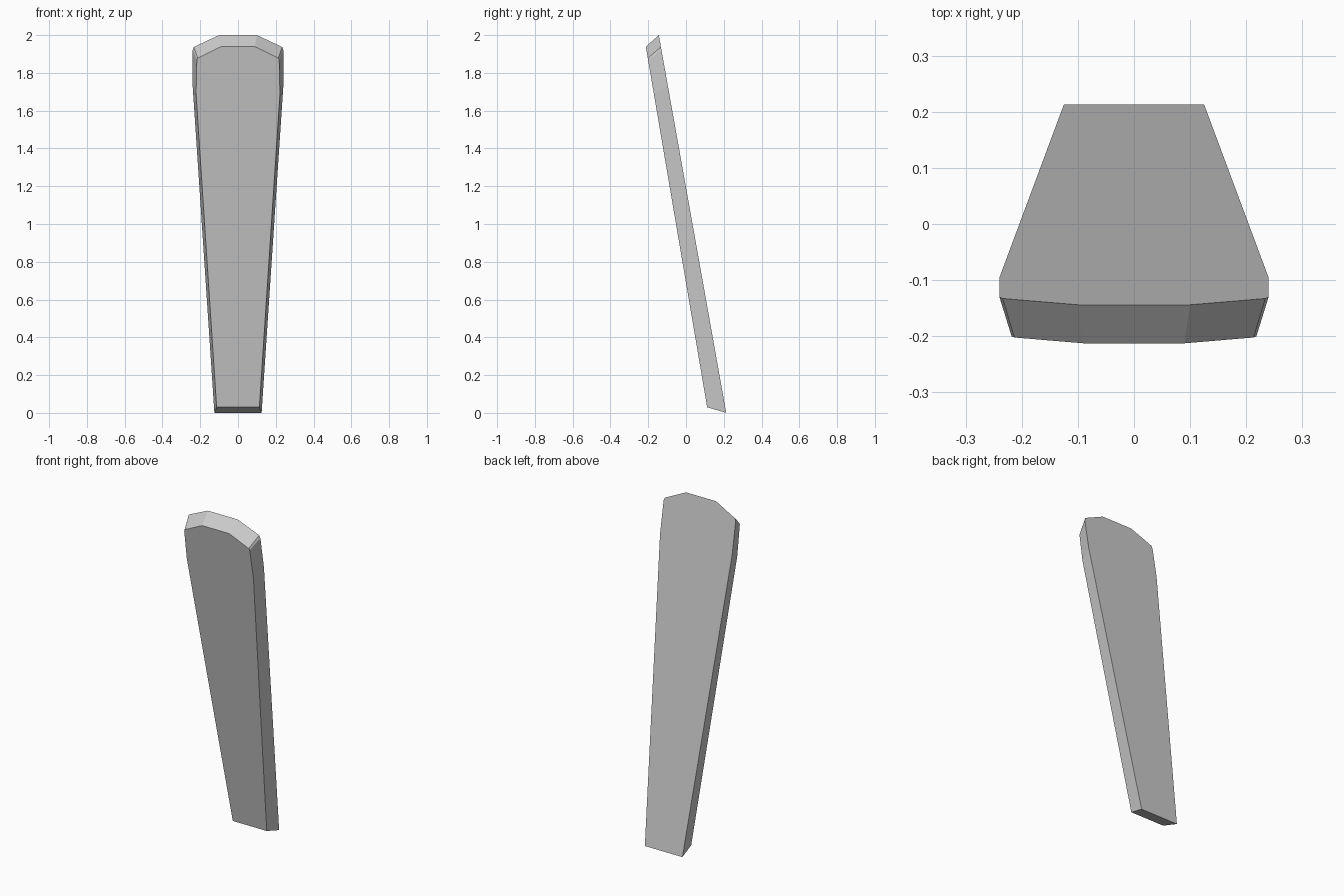
import bpy, bmesh

if "Cube" in bpy.data.objects:
    bpy.data.objects.remove(bpy.data.objects["Cube"])

# Half outlines (x, z) of the large back face and the smaller front face
BACK = [(0.125, 0.0), (0.24, 1.73), (0.24, 1.92), (0.234, 1.937), (0.10, 2.0)]
FRONT = [(0.113, 0.03), (0.222, 1.69), (0.218, 1.868), (0.213, 1.878), (0.09, 1.939)]


def add_outline(bm, half, y0, slope):
    """Mirror a half outline and lay it on a leaning plane."""
    full = half + [(-x, z) for x, z in reversed(half)]
    return [bm.verts.new((x, y0 + slope * z, z)) for x, z in full]


# Leaning tapered slat with chamfered rim
bm = bmesh.new()
back = add_outline(bm, BACK, 0.213, -0.1785)
front = add_outline(bm, FRONT, 0.117, -0.17)
bm.faces.new(back)
bm.faces.new(front[::-1])
n = len(back)
for i in range(n):
    j = (i + 1) % n
    bm.faces.new((back[i], front[i], front[j], back[j]))
bmesh.ops.recalc_face_normals(bm, faces=bm.faces)

mesh = bpy.data.meshes.new("tapered_slat")
bm.to_mesh(mesh)
bm.free()
bpy.context.collection.objects.link(bpy.data.objects.new("tapered_slat", mesh))
